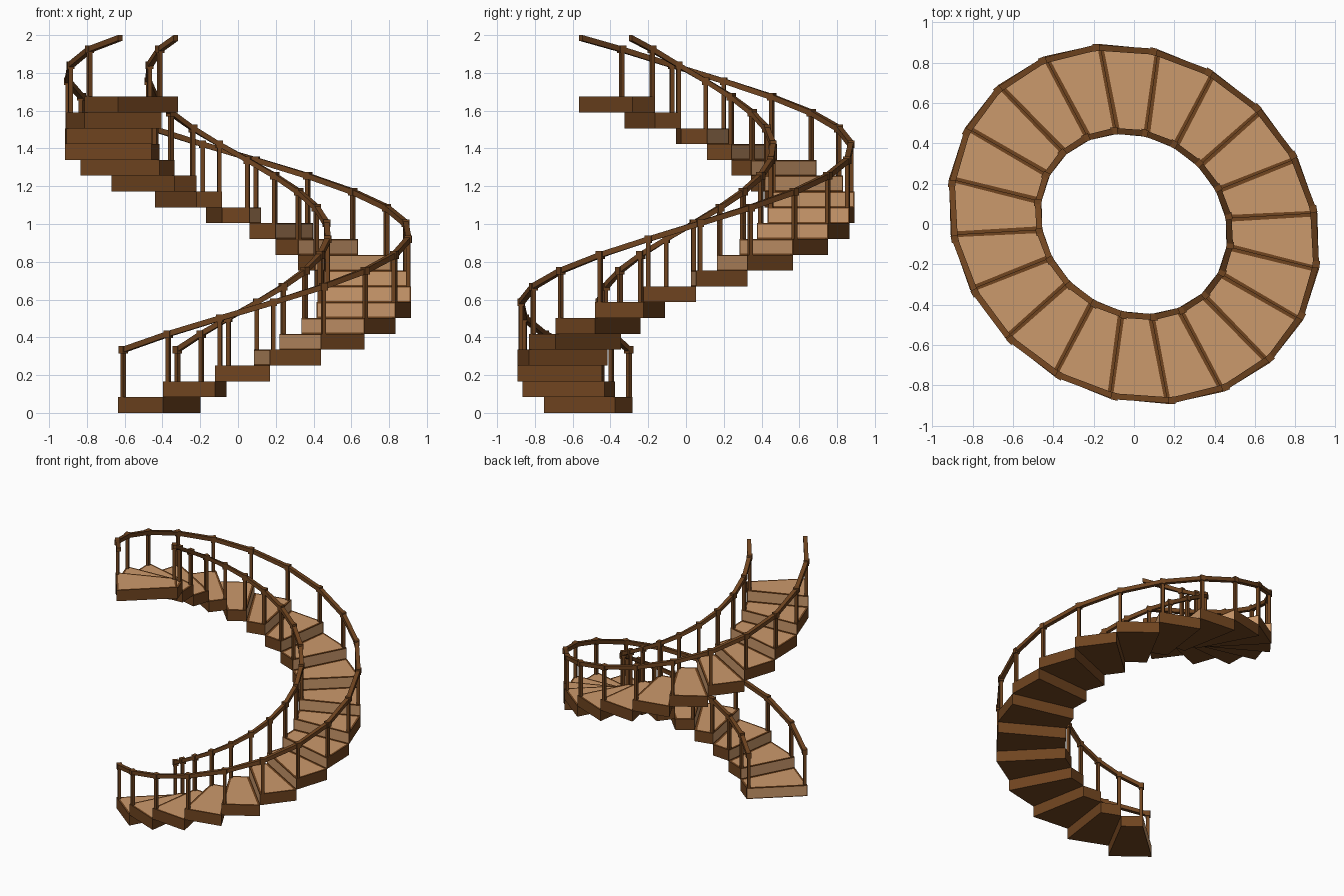
import bpy, bmesh, math
from mathutils import Vector, Matrix

if "Cube" in bpy.data.objects:
    bpy.data.objects.remove(bpy.data.objects["Cube"])

STEPS, RISE = 20, 0.0837
POST_H, LEAD = 0.25, 0.08      # post height above tread, post set-back in steps


def material(name, rgb):
    m = bpy.data.materials.new(name)
    m.diffuse_color = (*rgb, 1)
    m.use_nodes = True
    m.node_tree.nodes["Principled BSDF"].inputs["Base Color"].default_value = m.diffuse_color
    return m


dark = material("dark_wood", (0.16, 0.058, 0.014))
light = material("light_wood", (0.60, 0.32, 0.15))


def plan(k, s=1.0, z=0.0):
    """Point on the elliptical plan after k steps, scaled by s."""
    a = math.radians(18 * k)
    c, n = math.cos(a), math.sin(a)
    return Vector((s * (-0.636 * c + 0.67 * n), s * (-0.567 * c - 0.69 * n), z))


def finish(bm, name):
    bmesh.ops.recalc_face_normals(bm, faces=bm.faces)
    me = bpy.data.meshes.new(name)
    bm.to_mesh(me)
    bm.free()
    me.materials.append(dark)
    me.materials.append(light)
    ob = bpy.data.objects.new(name, me)
    bpy.context.collection.objects.link(ob)


def step(i):
    """Wedge block with a light panel on the tread and the riser."""
    bm = bmesh.new()
    z0, z1 = i * RISE, (i + 1) * RISE
    lo = [bm.verts.new(plan(k, s, z0)) for k, s in ((i, .5), (i, 1), (i + 1, 1), (i + 1, .5))]
    hi = [bm.verts.new(v.co + Vector((0, 0, z1 - z0))) for v in lo]
    bm.faces.new(lo[::-1])
    tread = bm.faces.new(hi)
    sides = [bm.faces.new((lo[j], lo[(j + 1) % 4], hi[(j + 1) % 4], hi[j])) for j in range(4)]
    bmesh.ops.recalc_face_normals(bm, faces=bm.faces)
    for face, border in ((tread, 0.022), (sides[0], 0.01)):
        bmesh.ops.inset_individual(bm, faces=[face], thickness=border)
        face.material_index = 1
    finish(bm, f"step_{i + 1:02d}")


def box(bm, centre, size, angle):
    mat = Matrix.Translation(centre) @ Matrix.Rotation(angle, 4, 'Z') @ Matrix.Diagonal((*size, 1))
    bmesh.ops.create_cube(bm, size=1, matrix=mat)


def balustrade(side, s):
    """Posts with cap blocks, and a square handrail running through the caps."""
    posts, rail = bmesh.new(), bmesh.new()
    path = []
    for i in range(STEPS):
        top = (i + 1) * RISE
        p = plan(i + LEAD, s, top + POST_H)
        t = plan(i + 0.5, s) - plan(i - 0.5, s)
        ang = math.atan2(t.y, t.x)
        box(posts, (p.x, p.y, top + POST_H / 2), (0.022, 0.022, POST_H), ang)
        box(posts, p, (0.036, 0.036, 0.04), ang)
        path.append(p)
    path.append(plan(STEPS, s, 1.985))
    # square cross-section swept along the path
    rings = []
    for j, p in enumerate(path):
        t = path[min(j + 1, STEPS)] - path[max(j - 1, 0)]
        n = Vector((t.y, -t.x, 0)).normalized() * 0.015
        up = Vector((0, 0, 0.015))
        rings.append([rail.verts.new(p + a * n + b * up)
                      for a, b in ((-1, -1), (1, -1), (1, 1), (-1, 1))])
    for r, q in zip(rings, rings[1:]):
        for j in range(4):
            rail.faces.new((r[j], r[(j + 1) % 4], q[(j + 1) % 4], q[j]))
    rail.faces.new(rings[0])
    rail.faces.new(rings[-1][::-1])
    finish(posts, side + "_posts")
    finish(rail, side + "_handrail")


for i in range(STEPS):
    step(i)
balustrade("outer", 0.982)
balustrade("inner", 0.518)
